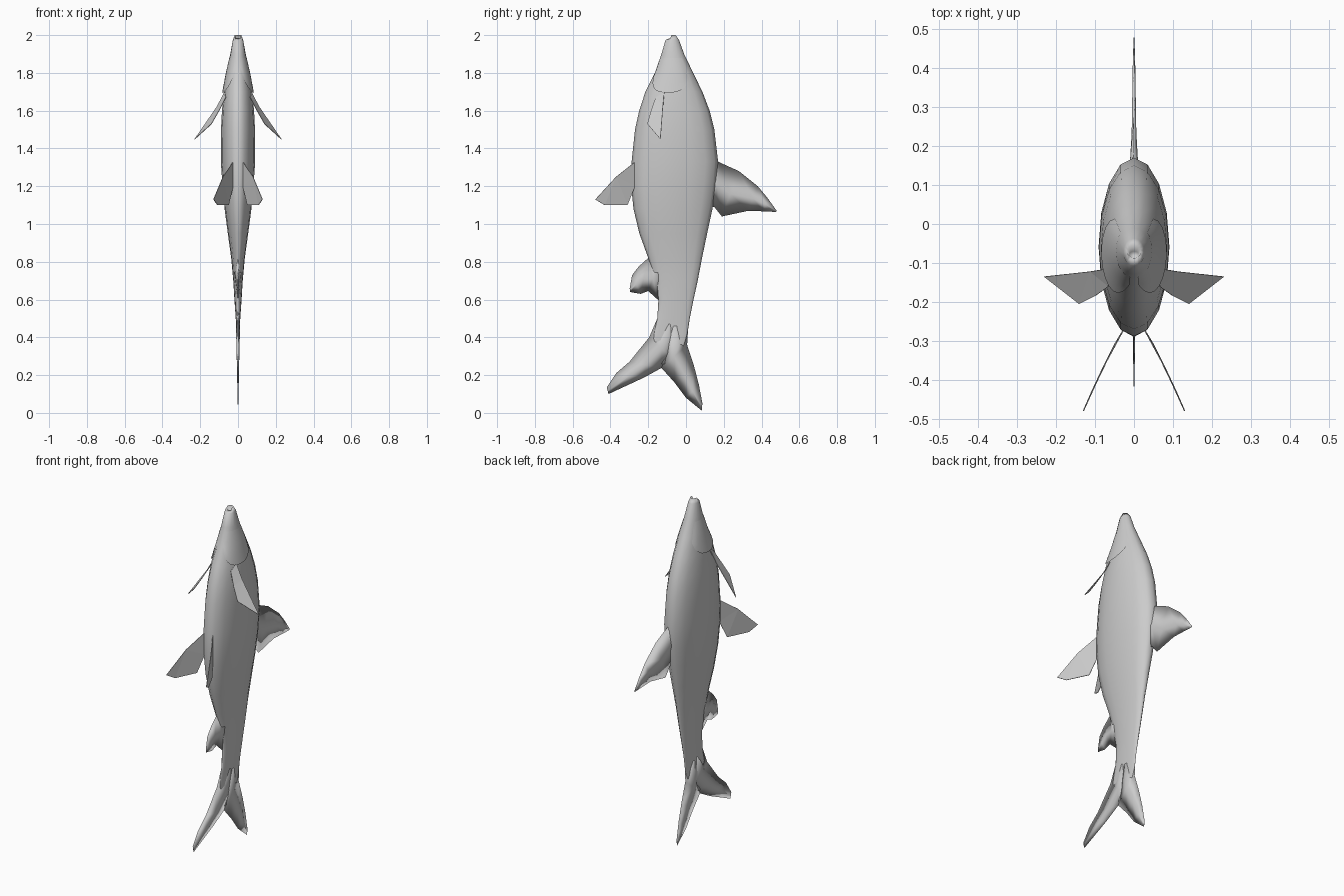
import bpy, math

if "Cube" in bpy.data.objects:
    bpy.data.objects.remove(bpy.data.objects["Cube"])

skin = bpy.data.materials.new("grey_skin")
skin.diffuse_color = (0.6, 0.6, 0.6, 1)
skin.use_nodes = True
skin.node_tree.nodes["Principled BSDF"].inputs["Base Color"].default_value = skin.diffuse_color


def make(name, verts, faces, smooth=True):
    mesh = bpy.data.meshes.new(name)
    mesh.from_pydata(verts, [], faces)
    mesh.materials.append(skin)
    if smooth:
        mesh.shade_smooth()
    ob = bpy.data.objects.new(name, mesh)
    bpy.context.collection.objects.link(ob)
    return ob


def strips(rows, n, closed=True):
    m = n if closed else n - 1
    return [(r * n + i, r * n + (i + 1) % n, (r + 1) * n + (i + 1) % n, (r + 1) * n + i)
            for r in range(rows - 1) for i in range(m)]


# Body stations: height, belly y, back y, half width
STATIONS = [
    (1.995, -.088, -.055, .017), (1.975, -.108, -.037, .027), (1.9, -.130, -.010, .041),
    (1.8, -.165, .038, .060), (1.7, -.215, .087, .075), (1.6, -.248, .125, .085),
    (1.5, -.270, .150, .090), (1.33, -.288, .170, .091), (1.2, -.290, .160, .082),
    (1.08, -.278, .140, .071), (.95, -.247, .112, .054), (.82, -.200, .085, .036),
    (.7, -.165, .062, .025), (.6, -.146, .040, .019), (.5, -.152, .020, .012),
    (.42, -.172, .008, .008), (.34, -.185, -.010, .005), (.26, -.150, -.080, .002)]


def surface(z, a, grow=0.0):
    """Point on the body at height z; angle a runs from back (0) to belly (pi)."""
    for p, q in zip(STATIONS, STATIONS[1:]):
        if q[0] <= z <= p[0]:
            break
    t = (p[0] - z) / (p[0] - q[0])
    lo, hi, w = (p[k] + (q[k] - p[k]) * t for k in (1, 2, 3))
    return ((w + grow) * math.sin(a), (lo + hi) / 2 + ((hi - lo) / 2 + grow) * math.cos(a), z)


# Body: lofted rings, with a small sunken mouth at the top
N = 16
verts = [((.012 * math.sin(i * math.tau / N)), -.078 + .008 * math.cos(i * math.tau / N), 1.972)
         for i in range(N)]
for z, *_ in STATIONS:
    for i in range(N):
        x, y, h = surface(z, i * math.tau / N)
        if z > 1.99:
            h += .005 if y > -.078 else -.012
        verts.append((x, y, h))
rows = len(STATIONS) + 1
faces = strips(rows, N) + [tuple(range(N))[::-1], tuple(range((rows - 1) * N, rows * N))]
make("body", verts, faces)

# Gill covers: flaps lifting off the head towards a curved lower edge
for side, label in ((1, "right"), (-1, "left")):
    M, R = 13, 6
    verts = []
    for r in range(R):
        t = r / (R - 1)
        for i in range(M):
            u = i / (M - 1)
            a = math.radians(48 + 120 * u)
            edge = 1.695 + .10 * abs(2 * u - .9) ** 2.4
            x, y, z = surface(1.88 + (edge - 1.88) * t, a, .001 + .008 * t * math.sin(math.pi * u) ** .5)
            verts.append((side * x, y, z))
    faces = strips(R, M, False)
    if side < 0:
        faces = [f[::-1] for f in faces]
    make(label + "_gill_cover", verts, faces)


# Median fins: tapering diamond sections given as leading (y, z), trailing (y, z), half thickness
def median_fin(name, sections):
    verts = []
    for (y0, z0), (y1, z1), t in sections:
        ym, zm = (y0 + y1) / 2, (z0 + z1) / 2
        verts += [(0, y0, z0), (t, ym, zm), (0, y1, z1), (-t, ym, zm)]
    n = len(sections)
    make(name, verts, strips(n, 4) + [(3, 2, 1, 0), tuple(range(4 * n - 4, 4 * n))])


median_fin("dorsal_fin", [
    ((.12, 1.36), (.10, 1.10), .030), ((.18, 1.325), (.15, 1.09), .010),
    ((.28, 1.28), (.19, 1.04), .006), ((.38, 1.20), (.33, 1.07), .004),
    ((.43, 1.14), (.41, 1.067), .003), ((.48, 1.07), (.475, 1.064), .001)])
median_fin("anal_fin", [
    ((-.16, .92), (-.12, .58), .020), ((-.20, .82), (-.15, .60), .012),
    ((-.25, .775), (-.20, .645), .007), ((-.285, .73), (-.24, .63), .004),
    ((-.298, .66), (-.297, .64), .001)])
median_fin("tail_lower_lobe", [
    ((-.152, .50), (-.02, .44), .011), ((-.195, .40), (-.06, .28), .008),
    ((-.30, .27), (-.13, .238), .005), ((-.37, .21), (-.22, .188), .003),
    ((-.42, .135), (-.41, .10), .001)])
median_fin("tail_upper_lobe", [
    ((.012, .46), (-.13, .46), .011), ((.006, .36), (-.13, .238), .007),
    ((.042, .25), (-.06, .16), .005), ((.068, .15), (0, .08), .003),
    ((.087, .05), (.083, .012), .001)])

# Paired fins: flat thin plates, mirrored left and right
PECTORAL = [(.070, -.115, 1.70), (.112, -.122, 1.62), (.230, -.135, 1.448),
            (.140, -.205, 1.53), (.100, -.185, 1.60), (.065, -.160, 1.67)]
PELVIC = [(.022, -.262, 1.335), (.080, -.370, 1.25), (.130, -.480, 1.13),
          (.108, -.430, 1.10), (.050, -.310, 1.10), (.026, -.270, 1.20)]
for label, outline in (("pectoral_fin", PECTORAL), ("pelvic_fin", PELVIC)):
    for side, name in ((1, "right_"), (-1, "left_")):
        ob = make(name + label, [(side * x, y, z) for x, y, z in outline],
                  [(0, 1, 5), (1, 4, 5), (1, 2, 3), (1, 3, 4)], False)
        plate = ob.modifiers.new("thickness", "SOLIDIFY")
        plate.thickness = .003
        plate.offset = 0
